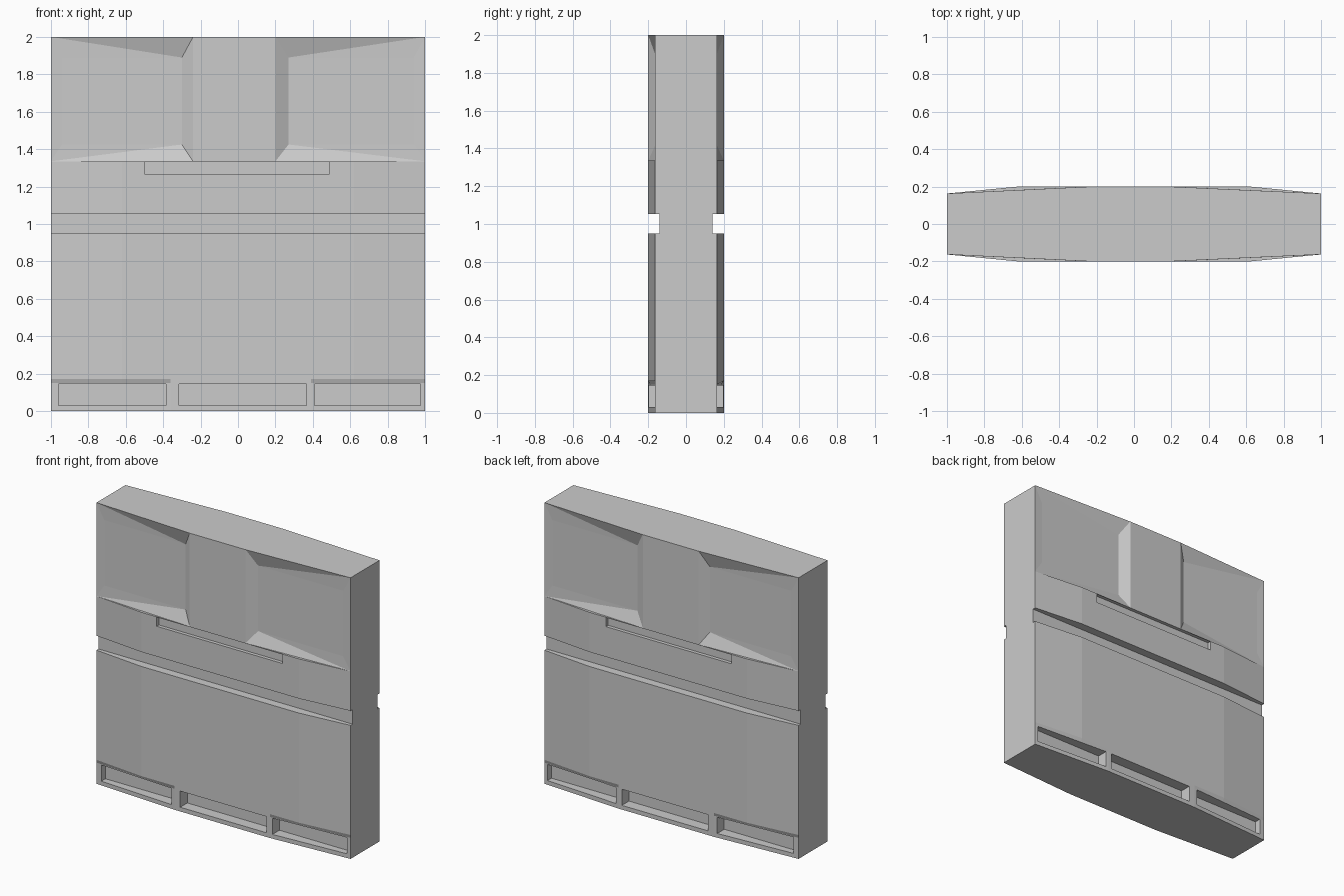
import bpy, bmesh

if "Cube" in bpy.data.objects:
    bpy.data.objects.remove(bpy.data.objects["Cube"])

END_Y, MID_Y = 0.163, 0.2


def finish(name, bm):
    bmesh.ops.recalc_face_normals(bm, faces=bm.faces[:])
    me = bpy.data.meshes.new(name)
    bm.to_mesh(me)
    bm.free()
    ob = bpy.data.objects.new(name, me)
    bpy.context.collection.objects.link(ob)
    return ob


def box_points(x0, x1, y0, y1, z0, z1):
    return [(x, y, z) for x in (x0, x1) for y in (y0, y1) for z in (z0, z1)]


def cutter(name, point_sets):
    # convex cutting volumes, given for the back and mirrored to the front
    bm = bmesh.new()
    for pts in point_sets:
        for s in (1, -1):
            vs = [bm.verts.new((x, s * y, z)) for x, y, z in pts]
            res = bmesh.ops.convex_hull(bm, input=vs)
            junk = [v for v in res["geom_interior"] if isinstance(v, bmesh.types.BMVert)]
            if junk:
                bmesh.ops.delete(bm, geom=junk, context='VERTS')
    bmesh.ops.dissolve_limit(bm, angle_limit=0.001, verts=bm.verts[:], edges=bm.edges[:])
    ob = finish(name, bm)
    ob.hide_render = True
    return ob


def cut(target, tool):
    mod = target.modifiers.new("cut", 'BOOLEAN')
    mod.operation, mod.solver, mod.object = 'DIFFERENCE', 'EXACT', tool
    bpy.context.view_layer.objects.active = target
    bpy.ops.object.modifier_apply(modifier=mod.name)
    bpy.data.objects.remove(tool)


# Slab body: stacked plan sections, slimmer at the ends, set-back band at the foot
xs = (-1, -0.62, -0.36, 0.39, 0.62, 1)


def half_depth(x, left, right):
    edge = -left if x < 0 else right
    t = max(0, (abs(x) - edge) / (1 - edge))
    return MID_Y - t * (MID_Y - END_Y)


bm = bmesh.new()
rings = []
for z, left, right in ((0, -0.36, 0.39), (0.15, -0.36, 0.39), (0.17, -0.62, 0.62), (2, -0.62, 0.62)):
    ys = [half_depth(x, left, right) for x in xs]
    pts = [(x, -y) for x, y in zip(xs, ys)] + [(x, y) for x, y in zip(xs[::-1], ys[::-1])]
    rings.append([bm.verts.new((x, y, z)) for x, y in pts])
for a, b in zip(rings, rings[1:]):
    for i in range(len(a)):
        j = (i + 1) % len(a)
        bm.faces.new((a[i], a[j], b[j], b[i]))
bm.faces.new(rings[0][::-1])
bm.faces.new(rings[-1])
slab = finish("slab_body", bm)

# Upper bevelled panels on either side of the central pillar
panels = []
for side, rim_x, floor_x in ((-1, 0.24, 0.3), (1, 0.2, 0.27)):
    pts = []
    for z_rim, z_floor in ((1.335, 1.425), (2.0005, 1.89)):
        pts += [(side * rim_x, MID_Y, z_rim), (side * 1.001, END_Y, z_rim),
                (side * rim_x, 0.3, z_rim), (side * 1.001, 0.3, z_rim),
                (side * floor_x, 0.16, z_floor), (side * 0.94, 0.16, z_floor)]
    panels.append(pts)
cut(slab, cutter("panel_cutter", panels))

# Horizontal groove round both faces
cut(slab, cutter("groove_cutter", [box_points(-1.1, 1.1, 0.14, 0.3, 0.95, 1.053)]))

# Shallow slot under the pillar and three pockets along the foot
pockets = [box_points(-0.5, 0.49, 0.175, 0.3, 1.268, 1.333)]
for x0, x1 in ((-0.96, -0.385), (-0.315, 0.365), (0.41, 0.975)):
    pockets.append(box_points(x0, x1, 0.12, 0.3, 0.03, 0.145))
cut(slab, cutter("pocket_cutter", pockets))
